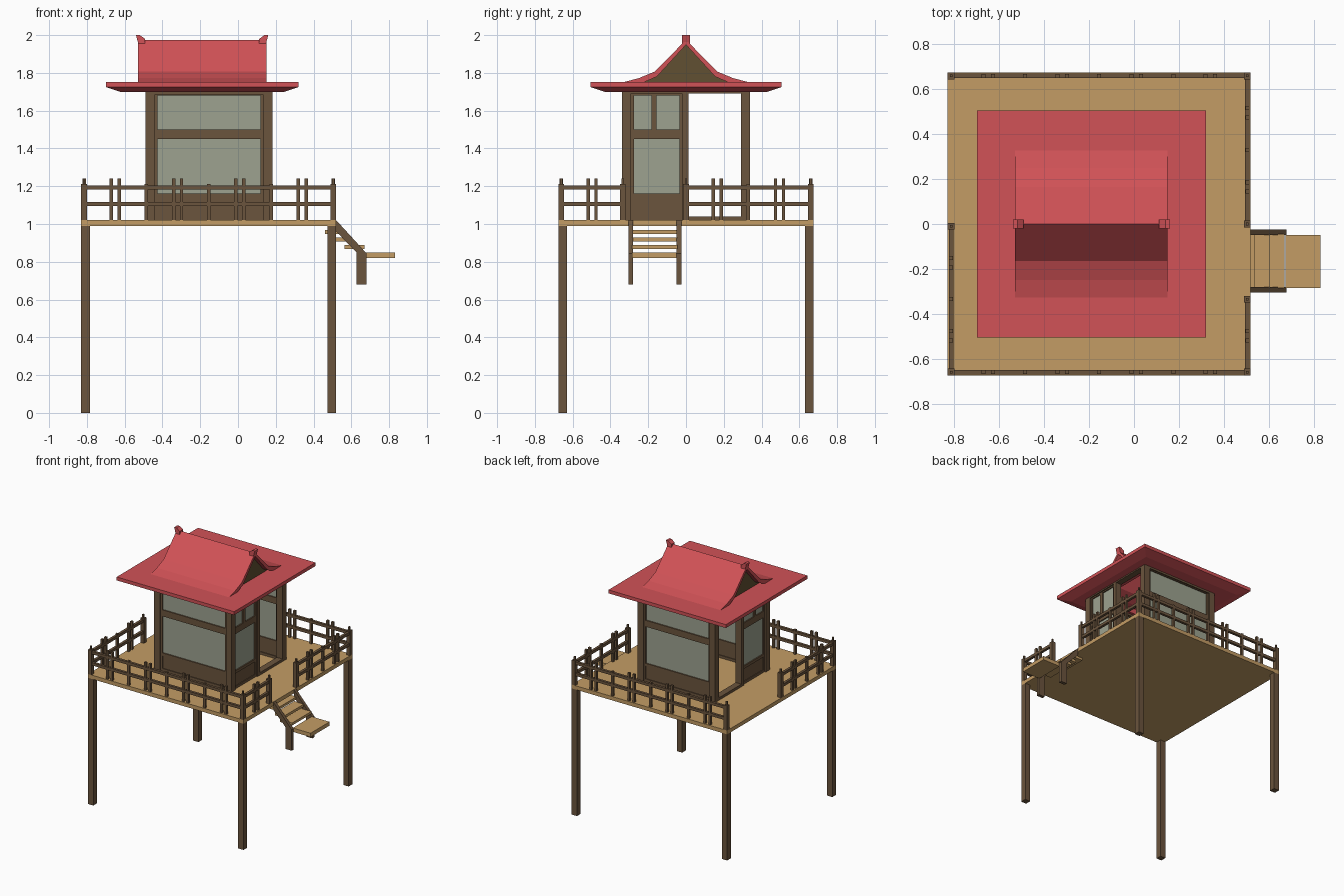
import bpy, bmesh
from mathutils import Vector

cube = bpy.data.objects.get("Cube")
if cube:
    bpy.data.objects.remove(cube, do_unlink=True)


def material(name, rgb):
    m = bpy.data.materials.new(name)
    m.use_nodes = True
    m.diffuse_color = (*rgb, 1)
    m.node_tree.nodes["Principled BSDF"].inputs["Base Color"].default_value = (*rgb, 1)
    return m


WOOD = material("dark_wood", (0.147, 0.089, 0.047))
PLANK = material("tan_planks", (0.55, 0.335, 0.13))
RED = material("red_roof", (0.64, 0.085, 0.095))
PANE = material("grey_pane", (0.34, 0.365, 0.28))
OLIVE = material("gable_board", (0.119, 0.08, 0.032))


def finish(name, bm, mat):
    bmesh.ops.recalc_face_normals(bm, faces=bm.faces)
    mesh = bpy.data.meshes.new(name)
    bm.to_mesh(mesh)
    bm.free()
    mesh.materials.append(mat)
    obj = bpy.data.objects.new(name, mesh)
    bpy.context.scene.collection.objects.link(obj)
    return obj


def boxes(name, mat, items):
    """One object from (x0, x1, y0, y1, z0, z1) boxes."""
    bm = bmesh.new()
    for x0, x1, y0, y1, z0, z1 in items:
        made = bmesh.ops.create_cube(bm, size=1)["verts"]
        for v in made:
            v.co = Vector((x1 if v.co.x > 0 else x0,
                           y1 if v.co.y > 0 else y0,
                           z1 if v.co.z > 0 else z0))
    return finish(name, bm, mat)


def prism(name, mat, outline, axis, a, b):
    """Extrude a 2D outline with z as its second value along x or y."""
    bm = bmesh.new()
    verts = [bm.verts.new((a, p, z) if axis == "x" else (p, a, z)) for p, z in outline]
    face = bm.faces.new(verts)
    new = bmesh.ops.extrude_face_region(bm, geom=[face])["geom"]
    shift = Vector((b - a, 0, 0) if axis == "x" else (0, b - a, 0))
    bmesh.ops.translate(bm, vec=shift, verts=[g for g in new if isinstance(g, bmesh.types.BMVert)])
    return finish(name, bm, mat)


def oriented(axis, u0, u1, d0, d1, z0, z1):
    """Box running along x or y, with depth on the other axis."""
    return (u0, u1, d0, d1, z0, z1) if axis == "x" else (d0, d1, u0, u1, z0, z1)


# Deck and stilts
DECK = 1.02
L, R, B = -0.83, 0.52, 0.675
boxes("deck", PLANK, [(L, R, -B, B, 0.99, DECK)])
boxes("stilts", WOOD, [(x, x + 0.046, y, y + 0.046, 0, 0.99)
                       for x in (L, R - 0.046) for y in (-B, B - 0.046)])


# Railings: posts, paired balusters and two bars
def railing(name, axis, d, start, end, bays):
    step = (end - start) / bays
    items = [oriented(axis, start, end, d - 0.01, d + 0.01, z, z + 0.022) for z in (1.094, 1.182)]
    for i in range(bays + 1):
        u = start + i * step
        w = 0.015 if i in (0, bays) else 0.009
        items.append(oriented(axis, u - w, u + w, d - w, d + w, DECK, 1.213))
        if i in (0, bays):
            items.append(oriented(axis, u - 0.006, u + 0.006, d - 0.006, d + 0.006, 1.213, 1.24))
        if i < bays:
            for off in (-0.021, 0.021):
                c = u + step / 2 + off
                items.append(oriented(axis, c - 0.009, c + 0.009, d - 0.009, d + 0.009, DECK, 1.24))
    boxes(name, WOOD, items)


railing("front_railing", "x", -0.66, L + 0.015, R - 0.015, 4)
railing("back_railing", "x", 0.66, L + 0.015, R - 0.015, 4)
railing("stair_side_back_railing", "y", 0.505, 0, 0.66, 2)
railing("stair_side_front_railing", "y", 0.505, -0.66, -0.335, 1)
railing("far_side_railing", "y", -0.815, -0.66, -0.01, 2)

# Stairs with two stringers, treads and a landing
for name, y in (("front_stringer", -0.305), ("back_stringer", -0.05)):
    prism(name, WOOD, [(0.52, 1.02), (0.68, 0.845), (0.68, 0.68), (0.627, 0.68),
                       (0.627, 0.85), (0.52, 0.96)], "y", y, y + 0.025)
boxes("stair_treads", PLANK, [(x, x + w, -0.285, -0.045, z, z + 0.02) for x, w, z in
                              ((0.46, 0.08, 0.948), (0.52, 0.085, 0.908), (0.565, 0.105, 0.868))])
boxes("stair_landing", PLANK, [(0.675, 0.83, -0.285, -0.05, 0.82, 0.85)])

# House corner posts, door posts and sills
HX0, HX1, HY, TOP, T = -0.49, 0.183, 0.34, 1.7, 0.05
posts = [(x, x + T, y, y + T, DECK, 1.72) for x in (HX0, HX1 - T) for y in (-HY, HY - T)]
posts += [(x, x + T, -0.02, 0.012, DECK, 1.72) for x in (HX0, HX1 - T)]
boxes("house_posts", WOOD, posts)
boxes("door_sills", WOOD, [(x, x + T, 0, HY - T, DECK, 1.04) for x in (HX0, HX1 - T)])
boxes("top_beams", WOOD, [(x, x + T, -HY, HY, 1.69, 1.715) for x in (HX0, HX1 - T)]
      + [(HX0, HX1, y, y + T, 1.685, 1.715) for y in (-HY, HY - T)])


# Wall panels: wooden frame and lower board, grey panes
def panel(name, axis, u0, u1, d, bar=None):
    e = 0.014
    spans = [(u0, u0 + e, DECK, TOP), (u1 - e, u1, DECK, TOP), (u0, u1, 1.68, TOP),
             (u0, u1, 1.45, 1.5), (u0, u1, 1.14, 1.162), (u0, u1, DECK, 1.04)]
    if bar:
        spans.append((bar - 0.013, bar + 0.013, 1.5, 1.68))
    items = [oriented(axis, a, b, d - 0.015, d + 0.015, z0, z1) for a, b, z0, z1 in spans]
    items.append(oriented(axis, u0, u1, d - 0.009, d + 0.009, DECK, 1.15))
    boxes(name + "_frame", WOOD, items)
    boxes(name + "_pane", PANE, [oriented(axis, u0, u1, d - 0.006, d + 0.006, 1.15, 1.69)])


panel("front_wall", "x", HX0 + T, HX1 - T, -HY + 0.025)
panel("back_wall", "x", HX0 + T, HX1 - T, HY - 0.025)
panel("stair_side_wall", "y", -HY + T, -0.02, HX1 - 0.025, bar=-0.17)
panel("far_side_wall", "y", -HY + T, -0.02, HX0 + 0.025, bar=-0.17)

# Eaves: a rectangular ring, bevelled below
CX = -0.19
rings = [(0.435, 0.43, 1.7), (0.51, 0.505, 1.725), (0.51, 0.505, 1.752),
         (0.29, 0.27, 1.752), (0.29, 0.27, 1.7)]
bm = bmesh.new()
loops = [[bm.verts.new((CX + sx * hx, sy * hy, z))
          for sx, sy in ((-1, -1), (1, -1), (1, 1), (-1, 1))] for hx, hy, z in rings]
for i, loop in enumerate(loops):
    nxt = loops[(i + 1) % len(loops)]
    for k in range(4):
        j = (k + 1) % 4
        bm.faces.new((loop[k], loop[j], nxt[j], nxt[k]))
finish("eaves", bm, RED)

# Upper roof: flared shell with recessed gable boards
half = [(0.335, 1.75), (0.25, 1.772), (0.165, 1.807)]
outer = half + [(0, 1.975)] + [(-y, z) for y, z in reversed(half)]
inner = [(y * 0.93, max(z - 0.026, 1.74)) for y, z in outer]
prism("upper_roof", RED, outer + inner[::-1], "x", CX - 0.34, CX + 0.34)
for name, x in (("far_gable", CX - 0.3), ("stair_side_gable", CX + 0.29)):
    prism(name, OLIVE, [(y, z + 0.004) for y, z in inner], "x", x, x + 0.01)

# Ridge end ornaments, mirrored
horn = [(0.35, 2.0), (0.33, 2.0), (0.302, 1.98), (0.302, 1.955), (0.338, 1.955)]
for name, s in (("far_ridge_horn", -1), ("stair_side_ridge_horn", 1)):
    prism(name, RED, [(CX + s * x, z) for x, z in horn], "y", -0.02, 0.02)
